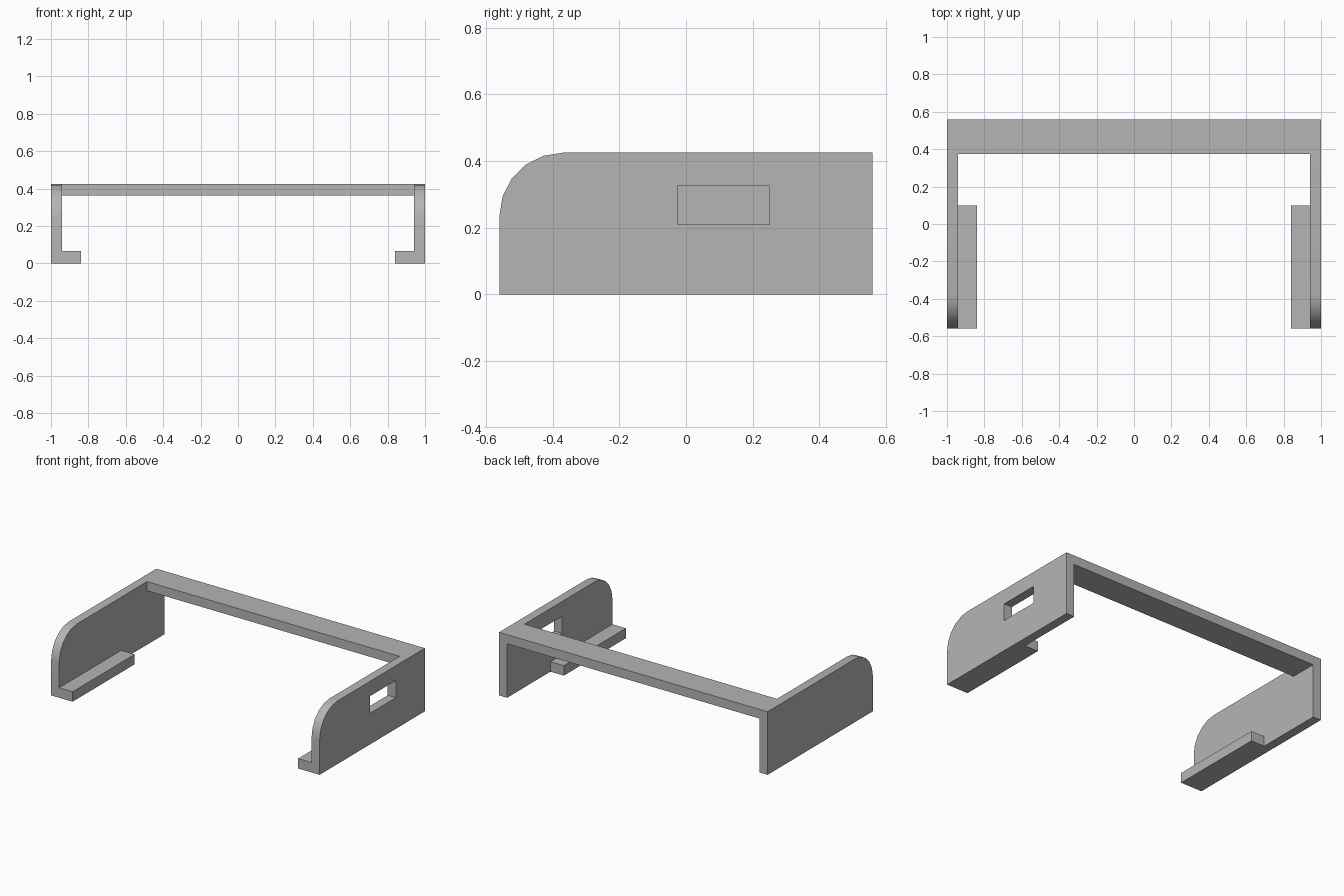
import bpy, bmesh, math
from mathutils import Matrix

if "Cube" in bpy.data.objects:
    bpy.data.objects.remove(bpy.data.objects["Cube"])

grey = bpy.data.materials.new("mid_grey")
grey.diffuse_color = (0.46, 0.46, 0.46, 1)
grey.use_nodes = True
grey.node_tree.nodes["Principled BSDF"].inputs["Base Color"].default_value = grey.diffuse_color


def finish(name, bm):
    bmesh.ops.recalc_face_normals(bm, faces=bm.faces)
    me = bpy.data.meshes.new(name)
    bm.to_mesh(me)
    bm.free()
    me.materials.append(grey)
    ob = bpy.data.objects.new(name, me)
    bpy.context.collection.objects.link(ob)
    return ob


def box(name, x0, x1, y0, y1, z0, z1):
    bm = bmesh.new()
    bmesh.ops.create_cube(bm, size=1)
    for v in bm.verts:
        v.co = (x0 if v.co.x < 0 else x1, y0 if v.co.y < 0 else y1, z0 if v.co.z < 0 else z1)
    return finish(name, bm)


def plate(name, x0, x1, profile):
    """Extrude a (y, z) profile along x."""
    bm = bmesh.new()
    face = bm.faces.new([bm.verts.new((x0, y, z)) for y, z in profile])
    ext = bmesh.ops.extrude_face_region(bm, geom=[face])
    for g in ext["geom"]:
        if isinstance(g, bmesh.types.BMVert):
            g.co.x = x1
    return finish(name, bm)


def x_cone(name, x0, r0, x1, r1, y, z):
    bm = bmesh.new()
    bmesh.ops.create_cone(bm, cap_ends=True, segments=64, radius1=r0, radius2=r1, depth=x1 - x0)
    bm.transform(Matrix.Translation(((x0 + x1) / 2, y, z)) @ Matrix.Rotation(math.pi / 2, 4, 'Y'))
    return finish(name, bm)


def combine(target, other, operation):
    mod = target.modifiers.new(operation, 'BOOLEAN')
    mod.object, mod.operation, mod.solver = other, operation, 'EXACT'
    bpy.context.view_layer.objects.active = target
    bpy.ops.object.modifier_apply(modifier=mod.name)
    bpy.data.objects.remove(other)


# Side plate outline with a rounded front top corner
R, H, Y = 0.19, 0.425, 0.56
outline = [(Y, 0), (Y, H)]
for i in range(6):
    a = math.radians(90 + 18 * i)
    outline.append((-Y + R + R * math.cos(a), H - R + R * math.sin(a)))
outline.append((-Y, 0))

# Rear cross bar, side plates and inward foot ledges as one bracket
bracket = box("bracket", -1, 1, 0.375, Y, 0.363, H)
for s in (-1, 1):
    xs = sorted((s * 0.94, s * 1.0))
    combine(bracket, plate("side_plate", xs[0], xs[1], outline), 'UNION')
    xs = sorted((s * 0.84, s * 1.0))
    combine(bracket, box("foot_ledge", xs[0], xs[1], -Y, 0.10, 0, 0.067), 'UNION')

# Right plate: shallow round recess, tapered hole and rectangular slot
combine(bracket, x_cone("recess", 0.97, 0.19, 1.05, 0.19, -0.34, 0.21), 'DIFFERENCE')
combine(bracket, x_cone("tapered_hole", 0.93, 0.1007, 0.98, 0.1373, -0.34, 0.21), 'DIFFERENCE')
combine(bracket, box("slot", 0.9, 1.1, -0.025, 0.25, 0.21, 0.325), 'DIFFERENCE')

# Smooth the curves, keep the corners sharp
bpy.ops.object.select_all(action='DESELECT')
bracket.select_set(True)
bpy.context.view_layer.objects.active = bracket
bpy.ops.object.shade_smooth_by_angle(angle=math.radians(30))
